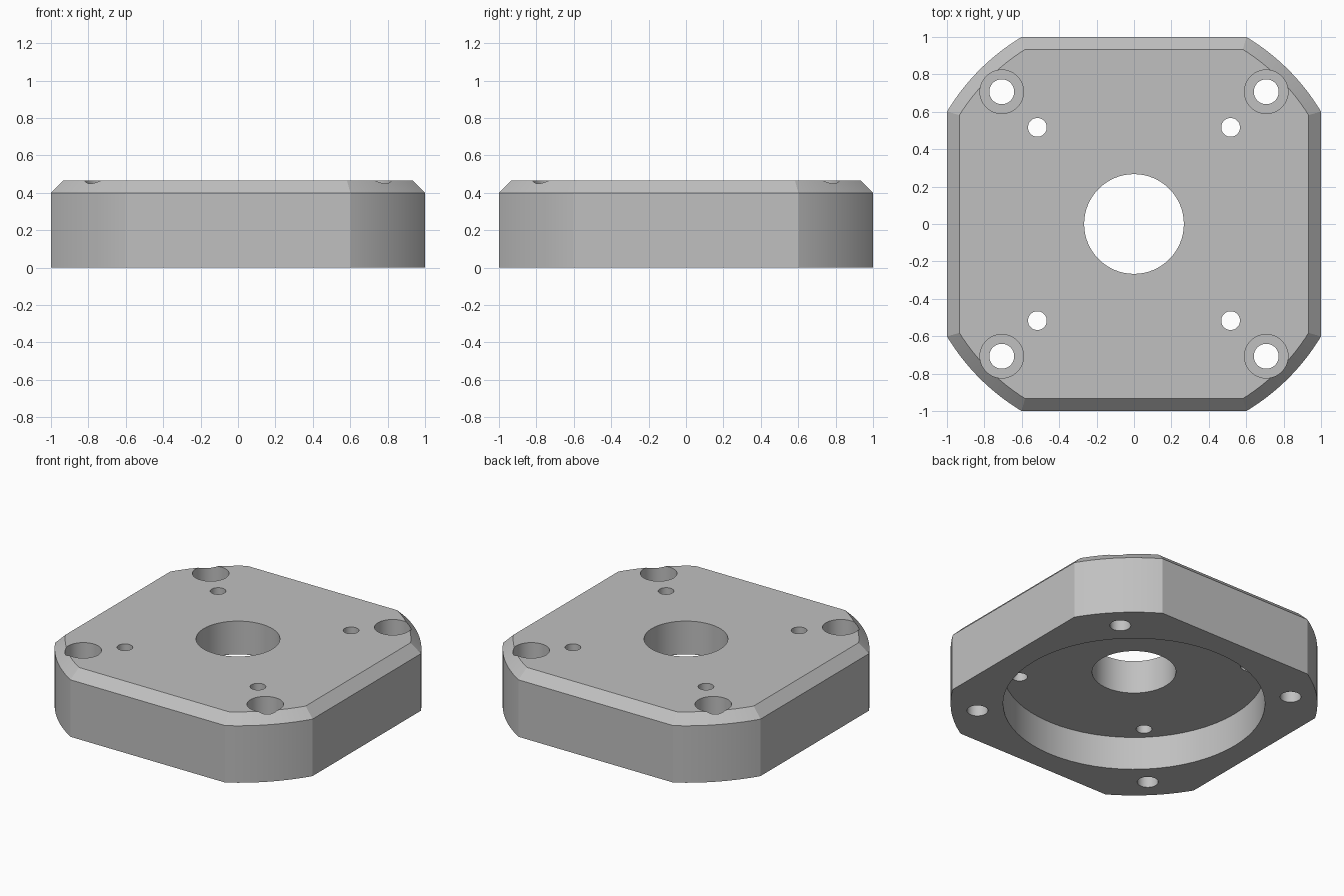
import bpy
import bmesh
from math import acos, pi, cos, sin, radians

cube = bpy.data.objects.get("Cube")
if cube:
    bpy.data.objects.remove(cube, do_unlink=True)

HEIGHT = 14 / 30
CHAMFER = 2 / 30
RADIUS = 35 / 30

# One flat colour
grey = bpy.data.materials.new("light grey metal")
grey.use_nodes = True
colour = (0.53, 0.53, 0.53, 1)
grey.diffuse_color = colour
grey.node_tree.nodes["Principled BSDF"].inputs["Base Color"].default_value = colour


def outline(inset, z, steps=20):
    """Square with corners rounded by one large circle, pulled in by inset."""
    radius, half = RADIUS - inset, 1 - inset
    start = acos(half / radius)
    sweep = pi / 2 - 2 * start
    points = []
    for corner in range(4):
        for i in range(steps + 1):
            a = corner * pi / 2 + start + sweep * i / steps
            points.append((radius * cos(a), radius * sin(a), z))
    return points


def make_object(name, bm):
    bmesh.ops.recalc_face_normals(bm, faces=bm.faces)
    mesh = bpy.data.meshes.new(name)
    bm.to_mesh(mesh)
    bm.free()
    mesh.materials.append(grey)
    obj = bpy.data.objects.new(name, mesh)
    bpy.context.collection.objects.link(obj)
    return obj


# Plate with a chamfered top edge
bm = bmesh.new()
rings = [[bm.verts.new(p) for p in outline(inset, z)]
         for inset, z in ((0, 0), (0, HEIGHT - CHAMFER), (CHAMFER, HEIGHT))]
for low, high in zip(rings, rings[1:]):
    for i in range(len(low)):
        j = (i + 1) % len(low)
        bm.faces.new((low[i], low[j], high[j], high[i]))
bm.faces.new(rings[0])
bm.faces.new(rings[-1])
plate = make_object("mounting_plate", bm)


def drill(name, x, y, radius, bottom, top):
    """Cut a round hole from the plate between two heights."""
    bm = bmesh.new()
    bmesh.ops.create_cone(bm, cap_ends=True, segments=64, radius1=radius,
                          radius2=radius, depth=top - bottom)
    bmesh.ops.translate(bm, verts=bm.verts, vec=(x, y, (bottom + top) / 2))
    cutter = make_object(name, bm)
    cutter.hide_render = True
    mod = plate.modifiers.new(name, "BOOLEAN")
    mod.operation = "DIFFERENCE"
    mod.solver = "EXACT"
    mod.object = cutter
    bpy.context.view_layer.objects.active = plate
    bpy.ops.object.modifier_apply(modifier=mod.name)
    bpy.data.objects.remove(cutter, do_unlink=True)


# Underside recess and centre bore
drill("recess_cutter", 0, 0, 25 / 30, -0.2, 7 / 30)
drill("bore_cutter", 0, 0, 8 / 30, -0.2, 1)

# Counterbored corner holes and small inner holes
for sx in (-1, 1):
    for sy in (-1, 1):
        c = 0.707
        drill("counterbore_cutter", sx * c, sy * c, 3.5 / 30, HEIGHT - 4 / 30, 1)
        drill("bolt_hole_cutter", sx * c, sy * c, 2 / 30, -0.2, 1)
        s = 15.5 / 30
        drill("screw_hole_cutter", sx * s, sy * s, 1.5 / 30, -0.2, 1)

# Smooth round walls, crisp edges
bpy.ops.object.select_all(action="DESELECT")
plate.select_set(True)
bpy.context.view_layer.objects.active = plate
bpy.ops.object.shade_smooth_by_angle(angle=radians(15))
